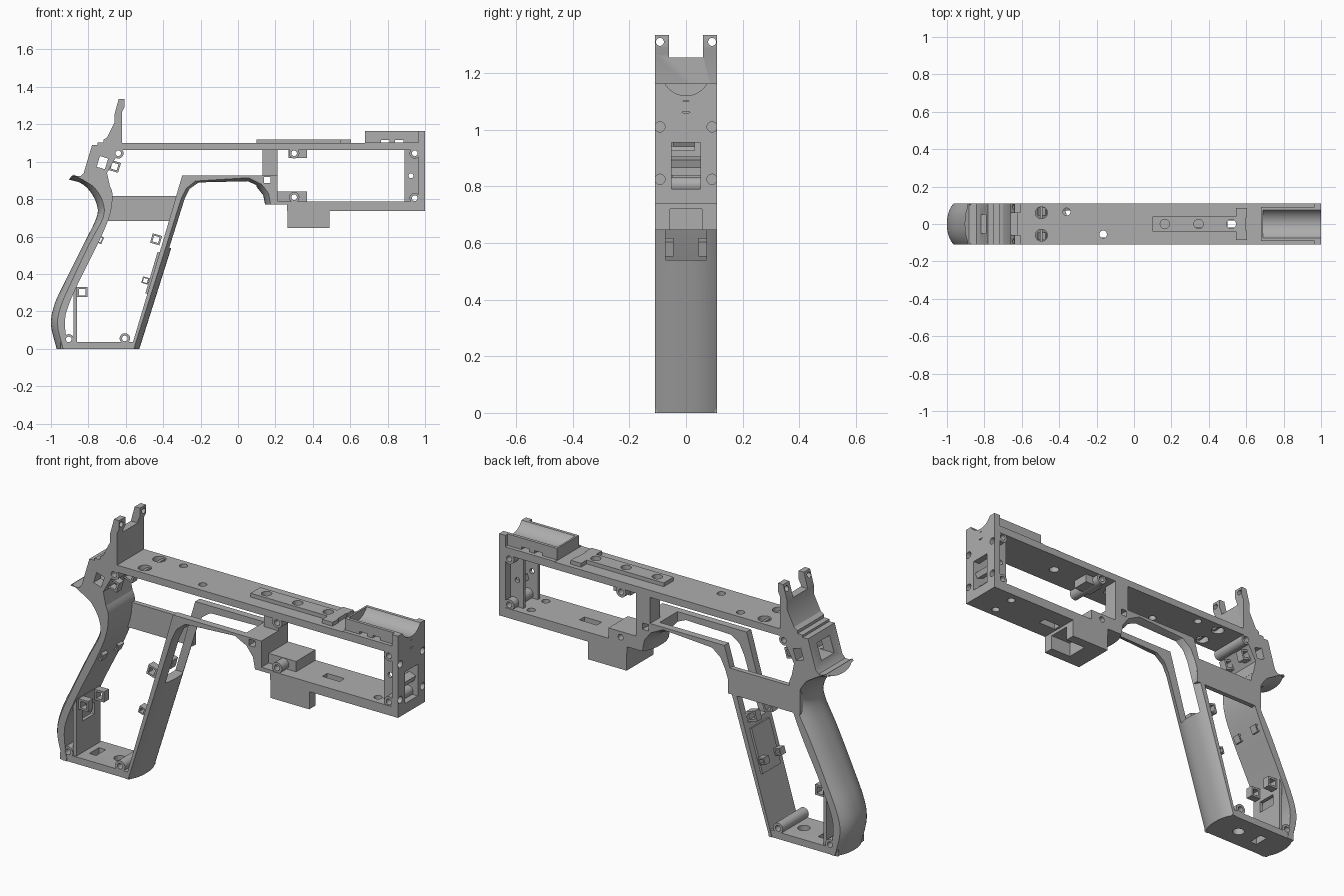
import bpy, bmesh
from math import pi, radians
from mathutils import Vector, Matrix

cube = bpy.data.objects.get("Cube")
if cube:
    bpy.data.objects.remove(cube, do_unlink=True)

W = 0.11  # half width of the frame
grey = bpy.data.materials.new("plain_grey")
grey.use_nodes = True
COLOUR = (0.42, 0.42, 0.42, 1)
grey.diffuse_color = COLOUR
grey.node_tree.nodes["Principled BSDF"].inputs["Base Color"].default_value = COLOUR


def finish(name, bm):
    bmesh.ops.recalc_face_normals(bm, faces=bm.faces)
    mesh = bpy.data.meshes.new(name)
    bm.to_mesh(mesh)
    bm.free()
    mesh.materials.append(grey)
    ob = bpy.data.objects.new(name, mesh)
    bpy.context.collection.objects.link(ob)
    return ob


def box(name, x, y, z, tilt=0):
    """Box from (min, max) ranges, optionally tilted about y."""
    bm = bmesh.new()
    mid = Vector([sum(r) / 2 for r in (x, y, z)])
    size = [r[1] - r[0] for r in (x, y, z)]
    mat = Matrix.Translation(mid) @ Matrix.Rotation(radians(tilt), 4, 'Y') @ Matrix.Diagonal((*size, 1))
    bmesh.ops.create_cube(bm, size=1, matrix=mat)
    return finish(name, bm)


def rods(name, centres, r, length, axis, sides=24):
    """Set of equal cylinders along one axis."""
    bm = bmesh.new()
    turn = {'X': Matrix.Rotation(pi / 2, 4, 'Y'), 'Y': Matrix.Rotation(pi / 2, 4, 'X'), 'Z': Matrix()}[axis]
    for c in centres:
        bmesh.ops.create_cone(bm, cap_ends=True, segments=sides, radius1=r, radius2=r,
                              depth=length, matrix=Matrix.Translation(c) @ turn)
    return finish(name, bm)


def extrude(name, pts, y0=-W, y1=W):
    """Side profile in x, z drawn across the width."""
    bm = bmesh.new()
    face = bm.faces.new([bm.verts.new((x, y0, z)) for x, z in pts])
    out = bmesh.ops.extrude_face_region(bm, geom=[face])
    verts = [v for v in out["geom"] if isinstance(v, bmesh.types.BMVert)]
    bmesh.ops.translate(bm, verts=verts, vec=(0, y1 - y0, 0))
    return finish(name, bm)


def strap(name, inner, outer, bulge):
    """Band with a flat inner face and a rounded outer face."""
    bm = bmesh.new()
    rings = []
    for i, o in zip(inner, outer):
        a, b = Vector((i[0], 0, i[1])), Vector((o[0], 0, o[1]))
        d = (b - a).normalized() * bulge
        ring = [a + Vector((0, -W, 0))]
        for k in range(17):
            t = k / 8 - 1
            ring.append(b - d * abs(t) ** 2.5 + Vector((0, t * W, 0)))
        ring.append(a + Vector((0, W, 0)))
        rings.append([bm.verts.new(p) for p in ring])
    n = len(rings[0])
    for p, q in zip(rings, rings[1:]):
        for k in range(n):
            bm.faces.new((p[k], p[(k + 1) % n], q[(k + 1) % n], q[k]))
    bm.faces.new(rings[0])
    bm.faces.new(rings[-1])
    return finish(name, bm)


def smooth(pts, steps=5):
    """Rounded path through the points."""
    v = [Vector(p) for p in pts]
    v = [2 * v[0] - v[1]] + v + [2 * v[-1] - v[-2]]
    out = []
    for a, b, c, d in zip(v, v[1:], v[2:], v[3:]):
        for s in range(steps):
            t = s / steps
            out.append(0.5 * (2 * b + (c - a) * t + (2 * a - 5 * b + 4 * c - d) * t * t
                              + (3 * b - a - 3 * c + d) * t ** 3))
    return out + [v[-2]]


def cut(ob, *cutters):
    for c in cutters:
        m = ob.modifiers.new("cut", 'BOOLEAN')
        m.operation, m.solver, m.object = 'DIFFERENCE', 'EXACT', c
        bpy.context.view_layer.objects.active = ob
        bpy.ops.object.modifier_apply(modifier=m.name)


# Screw positions shared by bosses and their holes
screws = [(-.64, 1.045), (.3, 1.045), (.945, 1.045), (.3, .81), (.945, .805), (-.905, .05), (-.605, .055)]
helpers = []


def helper(ob):
    ob.hide_render = True
    helpers.append(ob)
    return ob


screw_holes = helper(rods("screw_cutter", [(x, 0, z) for x, z in screws], .015, .4, 'Y'))
bosses = rods("screw_bosses", [(x, 0, z) for x, z in screws], .028, 2 * W - .006, 'Y')
cut(bosses, screw_holes)

# Top bar with its raised rail
top_bar = box("top_bar", (-.64, 1), (-W, W), (1.063, 1.1))
rail = box("top_rail", (.1, .6), (-.04, .04), (1.095, 1.12))
rail_holes = helper(rods("rail_cutter", [(x, 0, 1.1) for x in (.165, .345, .52)], .025, .2, 'Z'))
bar_holes = helper(rods("bar_cutter", [(-.36, .065, 1.1), (-.165, -.055, 1.1)], .02, .2, 'Z'))
vents = helper(rods("vent_cutter", [(-.495, s * .06, 1.1) for s in (-1, 1)], .032, .2, 'Z'))
cut(top_bar, rail_holes, bar_holes, vents, screw_holes)
cut(rail, rail_holes)
for s in (-1, 1):
    box("rail_wing", (.545, .605), sorted((s * .035, s * .085)), (1.095, 1.12))
    box("vent_bridge", (-.502, -.488), (s * .06 - .032, s * .06 + .032), (1.075, 1.09))

# Cradle at the front of the top bar
cradle = box("front_cradle", (.68, .99), (-.09, .09), (1.095, 1.163))
end_wall = box("front_wall", (.965, 1), (-W, W), (.737, 1.163))
trough = helper(rods("trough_cutter", [(.9, 0, 1.205)], .085, .42, 'X', 48))
cut(cradle, trough)
for x in (.765, .84):
    cut(cradle, helper(box("slot_cutter", (x, x + .045), (-.2, .2), (1.101, 1.117))))
box("cradle_ledge", (.68, .985), (-W, W), (1.095, 1.103))

# Front wall with window and screw holes
wall_holes = helper(rods("wall_cutter", [(1, s * .092, z) for s in (-1, 1) for z in (1.01, .825)], .018, .05, 'X'))
sight_hole = helper(rods("sight_cutter", [(1, 0, 1.08)], .023, .05, 'X'))
window = helper(box("window_cutter", (.9, 1.1), (-.052, .052), (.79, .955)))
cut(end_wall, trough, wall_holes, sight_hole, window)
pin_hole = helper(rods("pin_cutter", [(.925, 0, .925)], .013, .4, 'Y'))
for s in (-1, 1):
    cheek = box("window_cheek", (.89, .97), sorted((s * .052, s * .068)), (.78, 1.07))
    cut(cheek, pin_hole, screw_holes)
box("window_step", (.945, .985), (-.054, .054), (.87, .9), 20)

# Lower bar and the block beneath it
lower_bar = box("lower_bar", (.262, 1), (-W, W), (.737, .786))
cut(lower_bar, helper(rods("drain_cutter", [(.85, s * .06, .76) for s in (-1, 1)], .02, .2, 'Z')),
    helper(box("strip_cutter", (.5, .6), (-.02, .02), (.7, .8))))
block = box("lower_block", (.265, .488), (-W, W), (.645, .74))
cut(block, helper(box("block_cutter", (.37, .6), (-.057, .057), (.6, .72))))
saddle = box("saddle", (.2, .37), (-.05, W), (.77, .84))
hanger = box("upper_hanger", (.27, .37), (-.02, .07), (1.02, 1.07))
cut(saddle, screw_holes)
cut(hanger, screw_holes)
box("post", (.13, .212), (.03, W), (.92, 1.07))

# Front strap running up the grip and over the trigger opening
front_inner = [(-.572, 0), (-.41, .545), (-.335, .80), (-.318, .86), (-.298, .927), (.06, .927),
               (.212, .927), (.212, .85), (.212, .77)]
front_outer = [(-.527, 0), (-.355, .545), (-.275, .80), (-.247, .855), (-.20, .885), (.05, .885),
               (.10, .865), (.135, .82), (.145, .77)]
front_strap = strap("front_strap", front_inner, front_outer, .03)
cut(front_strap, helper(box("strap_cutter", (-.45, .1), (-.073, .073), (.54, 1))),
    helper(box("square_cutter", (.14, .175), (-.2, .2), (.885, .918))))
box("saddle_bridge", (.2, .28), (-W, W), (.77, .79))

# Rear strap with the curved tail
back_outer = smooth([(-.97, 0), (-1, .13), (-.98, .24), (-.92, .37), (-.83, .55), (-.757, .70),
                     (-.755, .77), (-.79, .84), (-.84, .885), (-.905, .905)])
back_inner = smooth([(-.91, 0), (-.925, .13), (-.91, .22), (-.845, .37), (-.745, .57), (-.69, .70),
                     (-.672, .79), (-.68, .86), (-.74, .92), (-.89, .922)])
back_strap = strap("back_strap", back_inner, back_outer, .035)
cut(back_strap, screw_holes)

# Stepped head with two ears
head = extrude("head", [(-.85, .915), (-.825, .94), (-.78, 1.09), (-.75, 1.09), (-.75, 1.102), (-.72, 1.102),
                        (-.72, 1.117), (-.70, 1.13), (-.66, 1.21), (-.66, 1.255), (-.638, 1.335), (-.608, 1.335),
                        (-.608, 1.29), (-.62, 1.265), (-.62, 1.063), (-.655, 1.02), (-.70, .94),
                        (-.685, .87), (-.76, .86)])
cut(head, helper(box("ear_cutter", (-.8, -.5), (-.06, .06), (1.255, 1.5))),
    helper(rods("ear_hole_cutter", [(-.63, s * .092, 1.31) for s in (-1, 1)], .014, .3, 'X')),
    helper(box("head_cutter", (-.95, -.71), (-.052, .052), (.965, 1.05))),
    helper(box("side_cutter", (-.748, -.702), (-.2, .2), (.965, 1.025), 17)), screw_holes)

# Side bar, grip floor and rear inner panel
box("side_bar", (-.735, -.32), (.085, W), (.683, .818)).data.name = "side_bar"
floor = box("grip_floor", (-.95, -.55), (-W + .003, W - .003), (0, .036))
cut(floor, helper(rods("floor_cutter", [(-.68, 0, 0)], .03, .2, 'Z')),
    helper(box("cable_cutter", (-.83, -.79), (-.04, .04), (-.1, .1))), screw_holes)
panel = box("rear_panel", (-.88, -.862), (-.1, .1), (.03, .33))
cut(panel, helper(box("panel_cutter", (-1, -.8), (-.05, .05), (.2, .26))))
box("front_panel", (-.463, -.45), (-.075, .075), (.29, .52), 16.3)

# Square clips on the inner faces, in mirrored pairs
for x, z, size, tilt in [(-.438, .585, .052, 16), (-.495, .365, .036, 16), (-.742, .585, .04, 25),
                         (-.832, .303, .055, 0), (-.66, .975, .055, 17)]:
    for s in (-1, 1):
        h = size / 2
        clip = box("clip", (x - h, x + h), sorted((s * .045, s * .085)), (z - h, z + h), tilt)
        h *= .62
        cut(clip, helper(box("clip_cutter", (x - h, x + h), (-.2, .2), (z - h, z + h), tilt)))

# Clear the helpers, then shade curved parts smoothly
for h in helpers:
    bpy.data.objects.remove(h, do_unlink=True)
for ob in bpy.context.collection.objects:
    if ob.type == 'MESH' and grey.name in ob.data.materials:
        bpy.ops.object.select_all(action='DESELECT')
        ob.select_set(True)
        bpy.context.view_layer.objects.active = ob
        bpy.ops.object.shade_smooth_by_angle(angle=radians(30))
